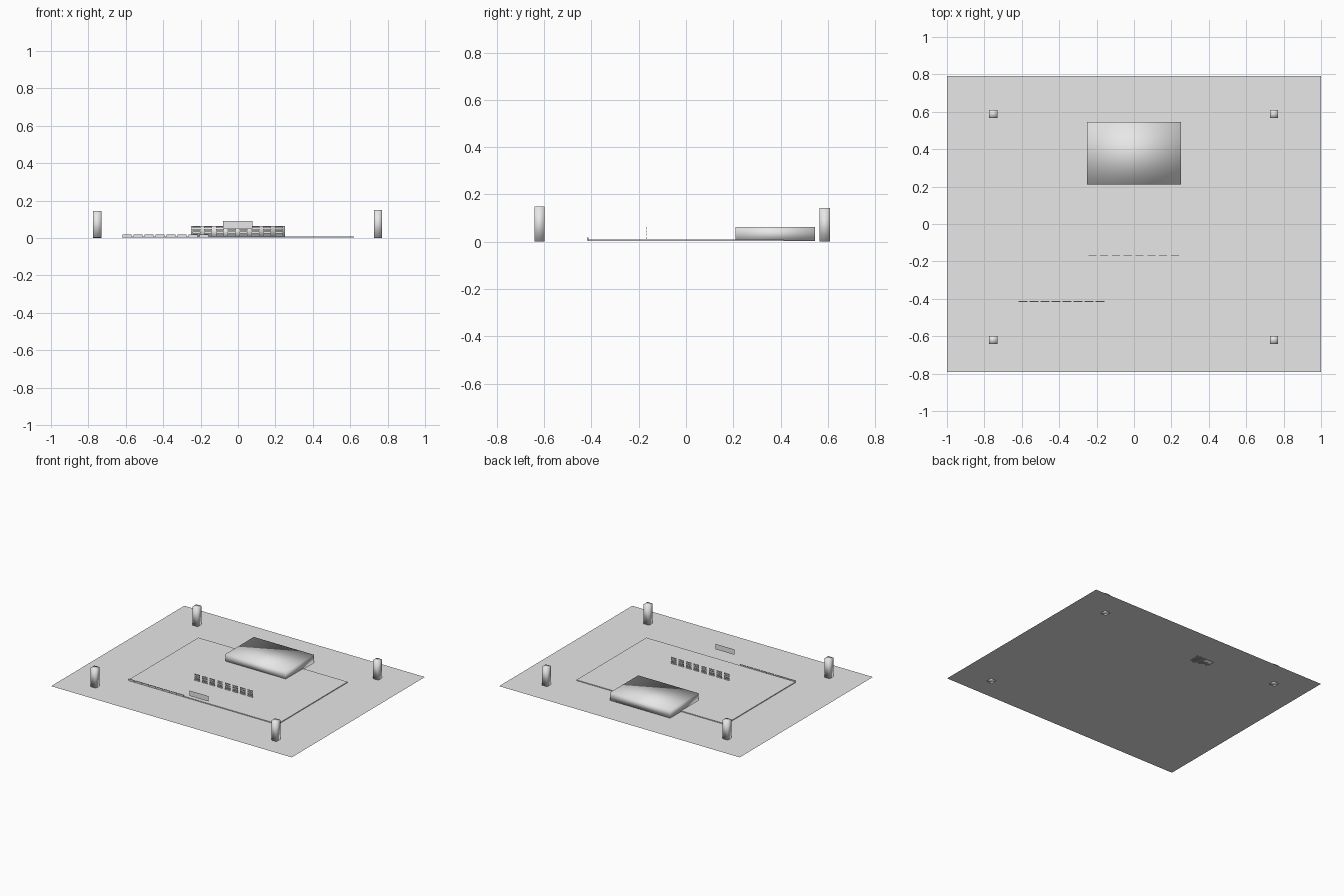
import bpy

if "Cube" in bpy.data.objects:
    bpy.data.objects.remove(bpy.data.objects["Cube"])

GROUND = 0.003

grey = bpy.data.materials.new("light grey")
grey.diffuse_color = (0.8, 0.8, 0.8, 1)
grey.use_nodes = True
grey.node_tree.nodes["Principled BSDF"].inputs["Base Color"].default_value = grey.diffuse_color


def mesh_object(name, verts, faces, smooth=False):
    mesh = bpy.data.meshes.new(name)
    mesh.from_pydata(verts, [], faces)
    mesh.materials.append(grey)
    for poly in mesh.polygons:
        poly.use_smooth = smooth
    obj = bpy.data.objects.new(name, mesh)
    bpy.context.collection.objects.link(obj)
    return obj


def box(name, x0, x1, y0, y1, z0, z1, smooth=False):
    verts = [(x, y, z) for z in (z0, z1)
             for x, y in ((x0, y0), (x1, y0), (x1, y1), (x0, y1))]
    faces = [(3, 2, 1, 0), (4, 5, 6, 7), (0, 1, 5, 4),
             (1, 2, 6, 5), (2, 3, 7, 6), (3, 0, 4, 7)]
    return mesh_object(name, verts, faces, smooth)


# Ground sheet
mesh_object("ground_sheet",
            [(-1, -0.79, GROUND), (1, -0.79, GROUND),
             (1, 0.79, GROUND), (-1, 0.79, GROUND)], [(0, 1, 2, 3)])

# Raised courtyard slab
box("courtyard_slab", -0.62, 0.62, -0.415, 0.415, GROUND, 0.009)

# Main block towards the back, softly shaded
box("main_block", -0.25, 0.25, 0.21, 0.545, GROUND, 0.063, True)

# Corner towers: x, y, bottom, top
for name, x, y, z0, z1 in (("front_left", -0.753, -0.62, GROUND, 0.145),
                           ("front_right", 0.748, -0.62, 0, 0.150),
                           ("back_left", -0.753, 0.588, 0, 0.143),
                           ("back_right", 0.748, 0.588, 0, 0.143)):
    box(name + "_tower", x - 0.022, x + 0.022, y - 0.022, y + 0.022, z0, z1, True)

# Grid of upright window panels
for row in range(4):
    z = 0.012 + row * 0.0135
    for col in range(8):
        x = (col - 3.5) * 0.063 - 0.002
        box("window_panel", x - 0.0215, x + 0.0215, -0.1675, -0.1645, z, z + 0.009)

# Low fence segments along the front edge of the courtyard
for i in range(8):
    x = -0.617 + i * 0.0588
    box("fence_segment", x, x + 0.047, -0.418, -0.412, 0.006, 0.018)

# Floating sign board in front
mesh_object("sign_board",
            [(-0.08, -0.46, 0.05), (0.077, -0.46, 0.05),
             (0.077, -0.46, 0.09), (-0.08, -0.46, 0.09)], [(0, 1, 2, 3)])
